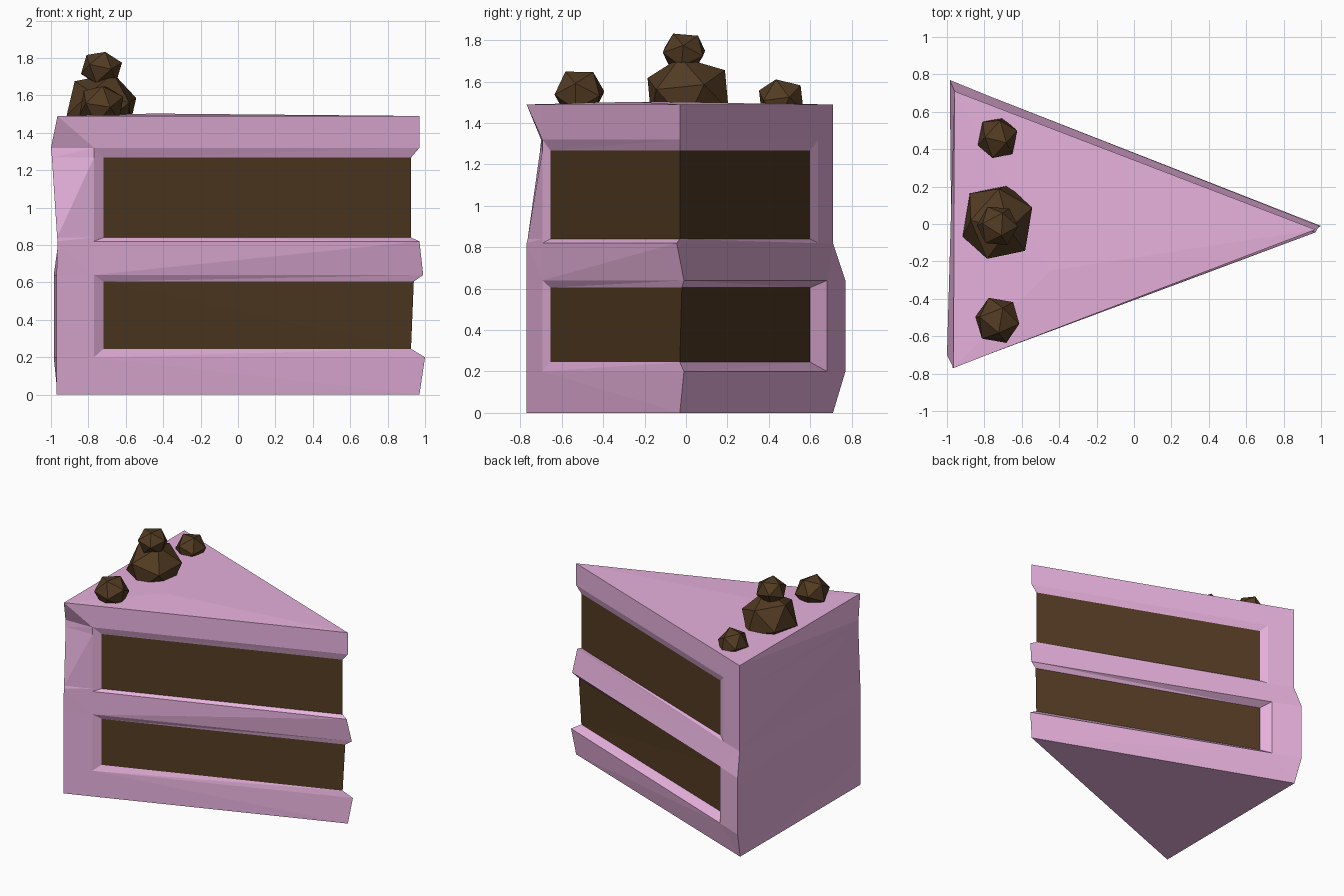
import bpy, bmesh
from mathutils import Vector, Euler

if "Cube" in bpy.data.objects:
    bpy.data.objects.remove(bpy.data.objects["Cube"])


def material(name, rgb):
    m = bpy.data.materials.new(name)
    m.diffuse_color = (*rgb, 1)
    m.use_nodes = True
    m.node_tree.nodes["Principled BSDF"].inputs["Base Color"].default_value = m.diffuse_color
    return m


frosting = material("frosting", (0.80, 0.44, 0.72))
chocolate = material("chocolate", (0.085, 0.043, 0.016))


def add_object(name, bm, mats):
    bmesh.ops.recalc_face_normals(bm, faces=bm.faces)
    me = bpy.data.meshes.new(name)
    bm.to_mesh(me)
    bm.free()
    for m in mats:
        me.materials.append(m)
    ob = bpy.data.objects.new(name, me)
    bpy.context.collection.objects.link(ob)
    return ob


# Wedge levels: z, front corner, back corner, tip, recessed (sponge shows)
LEVELS = [
    (0.00, (-0.97, -0.77), (-0.965, 0.71), (0.97, -0.03), False),
    (0.20, (-0.97, -0.77), (-0.985, 0.77), (1.00, -0.01), False),
    (0.245, (-0.97, -0.77), (-0.985, 0.77), (0.925, -0.03), True),
    (0.605, (-0.97, -0.77), (-0.985, 0.77), (0.94, -0.02), True),
    (0.64, (-0.97, -0.77), (-0.985, 0.77), (0.99, -0.01), False),
    (0.82, (-0.965, -0.77), (-0.96, 0.71), (0.97, -0.045), False),
    (0.84, (-0.967, -0.765), (-0.96, 0.71), (0.925, -0.03), True),
    (1.267, (-0.995, -0.705), (-0.96, 0.71), (0.925, -0.03), True),
    (1.32, (-1.00, -0.70), (-0.96, 0.71), (0.97, -0.03), False),
    (1.49, (-0.965, -0.77), (-0.96, 0.71), (0.97, -0.03), False),
]


def section(front, back, tip, recessed):
    """Seven-point outline: corner, window edge, sponge edge, tip and mirrored side."""
    def window_edge(corner):
        t = (-0.77 - corner[0]) / (0.975 - corner[0])
        return (-0.77, corner[1] + t * (-0.03 - corner[1]))
    sf = window_edge((-0.97, -0.77))
    sb = window_edge(back)
    i_f, i_b = ((-0.72, -0.655), (-0.72, 0.60)) if recessed else (sf, sb)
    return [front, sf, i_f, tip, i_b, sb, back]


# Cake slice: frosting shell with two sponge bands
bm = bmesh.new()
rings = [[bm.verts.new((x, y, z)) for x, y in section(f, b, t, r)]
         for z, f, b, t, r in LEVELS]
for k in range(len(rings) - 1):
    lo, hi = rings[k], rings[k + 1]
    sponge_band = LEVELS[k][4] and LEVELS[k + 1][4]
    for i in range(7):
        j = (i + 1) % 7
        face = bm.faces.new((lo[i], lo[j], hi[j], hi[i]))
        face.material_index = int(sponge_band and i in (2, 3))
bm.faces.new(rings[0][::-1])
# slightly domed top
peak = bm.verts.new((-0.45, -0.25, 1.503))
for i in range(7):
    bm.faces.new((rings[-1][i], rings[-1][(i + 1) % 7], peak))
bmesh.ops.remove_doubles(bm, verts=bm.verts, dist=0.0005)
bmesh.ops.dissolve_degenerate(bm, edges=bm.edges, dist=0.0005)
bmesh.ops.triangulate(bm, faces=[f for f in bm.faces if len(f.verts) == 4])
add_object("cake_slice", bm, [frosting, chocolate])


# Chocolate truffles: low-poly balls
def truffle(name, loc, size, rot):
    bm = bmesh.new()
    bmesh.ops.create_icosphere(bm, subdivisions=1, radius=1)
    turn = Euler(rot)
    for v in bm.verts:
        p = v.co.copy()
        p.rotate(turn)
        v.co = Vector(p[i] * size[i] for i in range(3)) + Vector(loc)
    add_object(name, bm, [chocolate])


truffle("large_truffle", (-0.73, 0.01, 1.54), (0.205, 0.225, 0.19), (0.3, 0.2, 0.5))
truffle("top_truffle", (-0.73, -0.01, 1.745), (0.115, 0.115, 0.10), (0.5, 0.1, 0.2))
truffle("front_truffle", (-0.73, -0.515, 1.545), (0.128, 0.13, 0.122), (0.55, 0.0, 0.1))
truffle("back_truffle", (-0.73, 0.46, 1.51), (0.112, 0.122, 0.115), (0.4, 0.3, 0.5))
